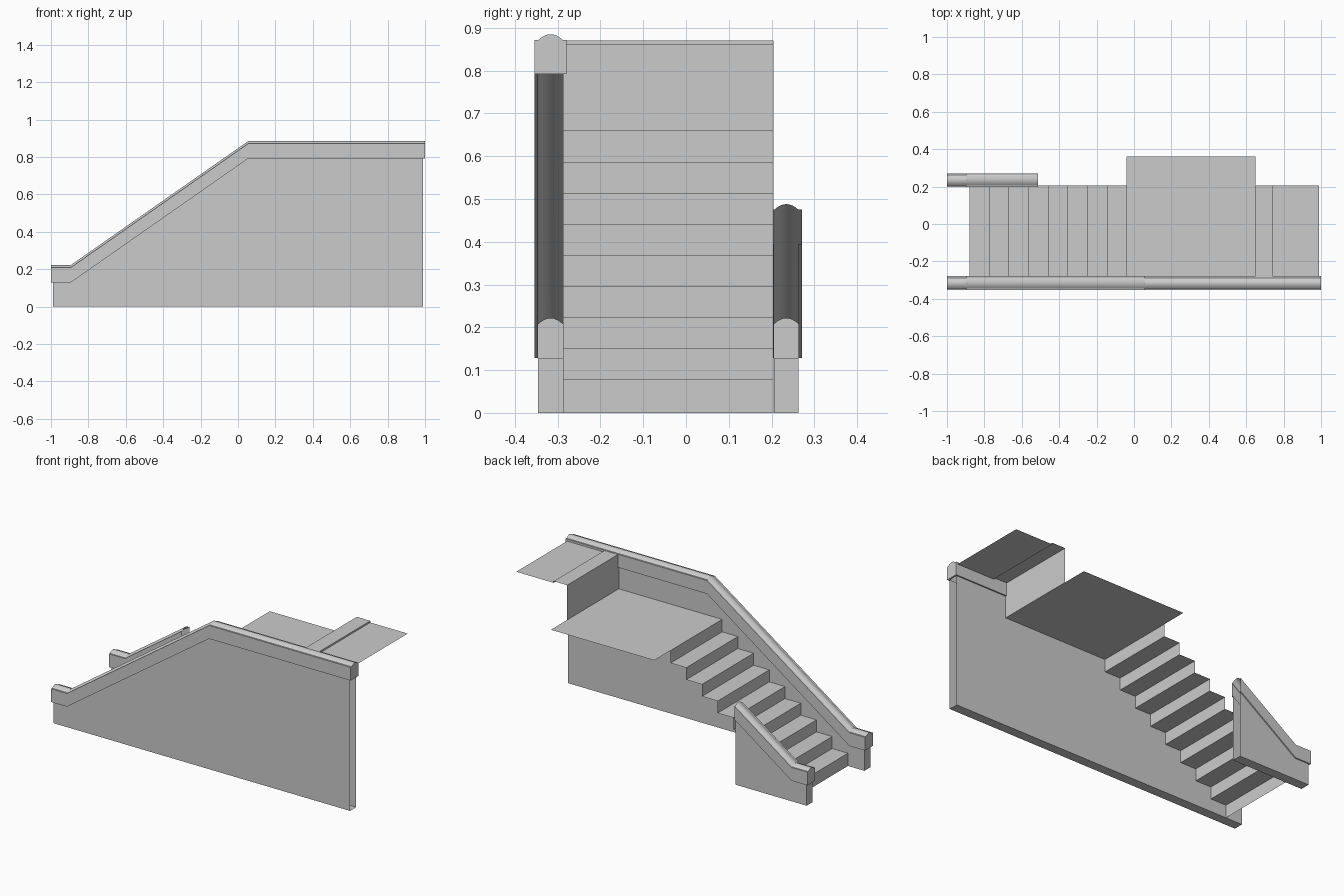
import bpy, bmesh, math

if "Cube" in bpy.data.objects:
    bpy.data.objects.remove(bpy.data.objects["Cube"])

def make(name, faces):
    """Build one object from a list of faces given as coordinate lists."""
    bm = bmesh.new()
    for f in faces:
        bm.faces.new([bm.verts.new(c) for c in f])
    bmesh.ops.remove_doubles(bm, verts=bm.verts, dist=1e-5)
    me = bpy.data.meshes.new(name)
    bm.to_mesh(me)
    bm.free()
    ob = bpy.data.objects.new(name, me)
    bpy.context.collection.objects.link(ob)
    return ob

def strip(a, b, y0, y1):
    """Quad between two (x, z) points, spanning y0..y1."""
    return [(a[0], y0, a[1]), (b[0], y0, b[1]), (b[0], y1, b[1]), (a[0], y1, a[1])]

DROP = 0.08       # height of the coping sides
HALF_WALL = 0.029

def balustrade(name, path, yc, half, wall_end, closed_end):
    # Wall: two sides, front end and underside; the rear end is open
    top = [(-0.99, path[0][1] - DROP)]
    top += [(x, z - DROP) for x, z in path[1:-1]]
    top += [(wall_end, path[-1][1] - DROP)]
    outline = [(-0.99, 0), (wall_end, 0)] + top[::-1]
    y0, y1 = yc - HALF_WALL, yc + HALF_WALL
    make(name + "_wall", [
        [(x, y0, z) for x, z in outline],
        [(x, y1, z) for x, z in reversed(outline)],
        strip(top[0], (-0.99, 0), y1, y0)[::-1],
        strip((-0.99, 0), (wall_end, 0), y1, y0),
    ])
    # Coping: side lips, shoulders and a shallow rounded top
    section = [(-HALF_WALL, -DROP), (-half, -DROP), (-half, 0)]
    for i in range(9):
        t = -1 + i / 4
        section.append((0.028 * t, 0.013 * (1 - t * t)))
    section += [(half, 0), (half, -DROP), (HALF_WALL, -DROP)]
    rings = [[(x, yc + dy, z + dz) for dy, dz in section] for x, z in path]
    faces = []
    for r, s in zip(rings, rings[1:]):
        for j in range(len(section) - 1):
            faces.append([r[j], s[j], s[j + 1], r[j + 1]])
    faces.append(rings[0][1:-1][::-1])
    z = path[0][1] - DROP
    faces.append(strip((-1, z), (-0.99, z), y1, y0))
    if closed_end:
        faces.append(rings[-1][1:-1])
        z = path[-1][1] - DROP
        faces.append(strip((wall_end, z), (path[-1][0], z), y1, y0))
    cap = make(name + "_coping", faces)
    bpy.context.view_layer.objects.active = cap
    bpy.ops.object.select_all(action='DESELECT')
    cap.select_set(True)
    bpy.ops.object.shade_smooth_by_angle(angle=math.radians(20))

# Long balustrade at the front, short one at the back
balustrade("long_balustrade", [(-1, 0.208), (-0.895, 0.208), (0.055, 0.872), (1, 0.872)],
           -0.3165, 0.0375, 0.99, True)
balustrade("short_balustrade", [(-1, 0.208), (-0.895, 0.208), (-0.513, 0.475)],
           0.2345, 0.0365, -0.515, False)

# Flight of steps: open risers and treads
Y0, Y1 = -0.2875, 0.205
xs = [-0.88 + 0.105 * i for i in range(9)]
zs = [0] + [0.077 + 0.0725 * i for i in range(9)]
zs[-1] = 0.66
faces = []
for i, x in enumerate(xs):
    faces.append(strip((x, zs[i]), (x, zs[i + 1]), Y0, Y1))
    if i < 8:
        faces.append(strip((x, zs[i + 1]), (xs[i + 1], zs[i + 1]), Y0, Y1))
make("steps", faces)

# Wide landing, reaching further back than the steps
make("landing", [strip((xs[-1], 0.66), (0.65, 0.66), Y0, 0.36)])

# Upper riser, edge slab and top floor
pts = [(0.65, 0.66), (0.65, 0.793), (0.65, 0.87), (0.74, 0.87), (0.74, 0.86), (0.99, 0.86)]
make("upper_floor", [strip(a, b, Y0, Y1) for a, b in zip(pts, pts[1:])])
